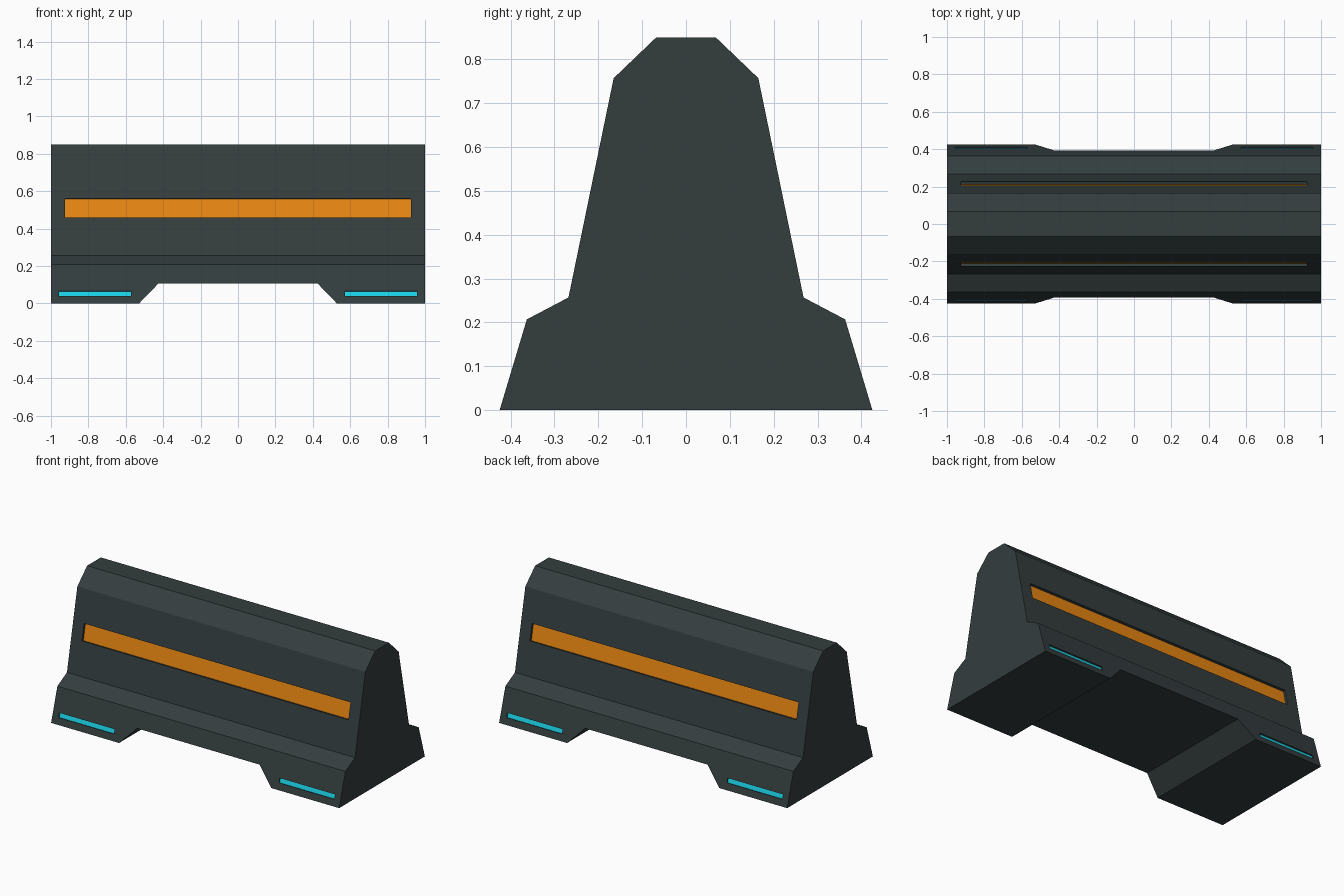
import bpy
import bmesh
from mathutils import Vector

default = bpy.data.objects.get("Cube")
if default:
    bpy.data.objects.remove(default, do_unlink=True)


def material(name, rgb):
    m = bpy.data.materials.new(name)
    m.use_nodes = True
    m.diffuse_color = (*rgb, 1)
    m.node_tree.nodes["Principled BSDF"].inputs["Base Color"].default_value = (*rgb, 1)
    return m


def prism(name, outline, direction):
    """Extrude a closed outline along a direction into a solid."""
    bm = bmesh.new()
    face = bm.faces.new([bm.verts.new(p) for p in outline])
    new = bmesh.ops.extrude_face_region(bm, geom=[face])["geom"]
    verts = [g for g in new if isinstance(g, bmesh.types.BMVert)]
    bmesh.ops.translate(bm, verts=verts, vec=direction)
    bmesh.ops.recalc_face_normals(bm, faces=bm.faces)
    mesh = bpy.data.meshes.new(name)
    bm.to_mesh(mesh)
    bm.free()
    obj = bpy.data.objects.new(name, mesh)
    bpy.context.collection.objects.link(obj)
    return obj


# Barrier body: mirrored half profile swept along x
half = [(0.425, 0), (0.363, 0.207), (0.268, 0.257), (0.165, 0.757), (0.068, 0.85)]
profile = half + [(-y, z) for y, z in reversed(half)]
body = prism("barrier_body", [(-1, y, z) for y, z in profile], (2, 0, 0))
for m in (material("dark slate", (0.034, 0.047, 0.048)),
          material("orange stripe", (0.85, 0.25, 0.006)),
          material("cyan strip", (0.011, 0.64, 0.78))):
    body.data.materials.append(m)

# Underside opening between the two feet
trapezoid = [(-0.63, -0.105), (0.63, -0.105), (0.425, 0.107), (-0.425, 0.107)]
cutter = prism("underside_cutter", [(x, -0.6, z) for x, z in trapezoid], (0, 1.2, 0))
cut = body.modifiers.new("underside", "BOOLEAN")
cut.operation = "DIFFERENCE"
cut.solver = "EXACT"
cut.object = cutter
bpy.context.view_layer.objects.active = body
bpy.ops.object.modifier_apply(modifier=cut.name)
bpy.data.objects.remove(cutter, do_unlink=True)

# Recessed panels: x range, z range, colour slot, depth
panels = [(-0.925, 0.925, 0.458, 0.56, 1, 0.015),
          (-0.957, -0.573, 0.04, 0.067, 2, 0.008),
          (0.573, 0.957, 0.04, 0.067, 2, 0.008)]
bm = bmesh.new()
bm.from_mesh(body.data)
for x0, x1, z0, z1, slot, depth in panels:
    for side in (-1, 1):
        mid = Vector(((x0 + x1) / 2, 0, (z0 + z1) / 2))

        def sloped():
            return [f for f in bm.faces if f.normal.y * side > 0.9 and f.material_index == 0
                    and min(v.co.z for v in f.verts) < mid.z < max(v.co.z for v in f.verts)
                    and min(v.co.x for v in f.verts) < mid.x < max(v.co.x for v in f.verts)]

        # Slice the panel outline into the sloped face
        for co, no in (((x0, 0, 0), (1, 0, 0)), ((x1, 0, 0), (1, 0, 0)),
                       ((0, 0, z0), (0, 0, 1)), ((0, 0, z1), (0, 0, 1))):
            bm.normal_update()
            faces = sloped()
            geom = set(faces)
            for f in faces:
                geom.update(f.edges, f.verts)
            bmesh.ops.bisect_plane(bm, geom=list(geom), plane_co=co, plane_no=no)
        # Sink the panel and colour its floor
        bm.normal_update()
        for f in sloped():
            normal = f.normal.copy()
            floor = bmesh.ops.extrude_discrete_faces(bm, faces=[f])["faces"][0]
            bmesh.ops.translate(bm, verts=floor.verts, vec=-normal * depth)
            floor.material_index = slot
bm.normal_update()
bm.to_mesh(body.data)
bm.free()
body.data.shade_flat()
